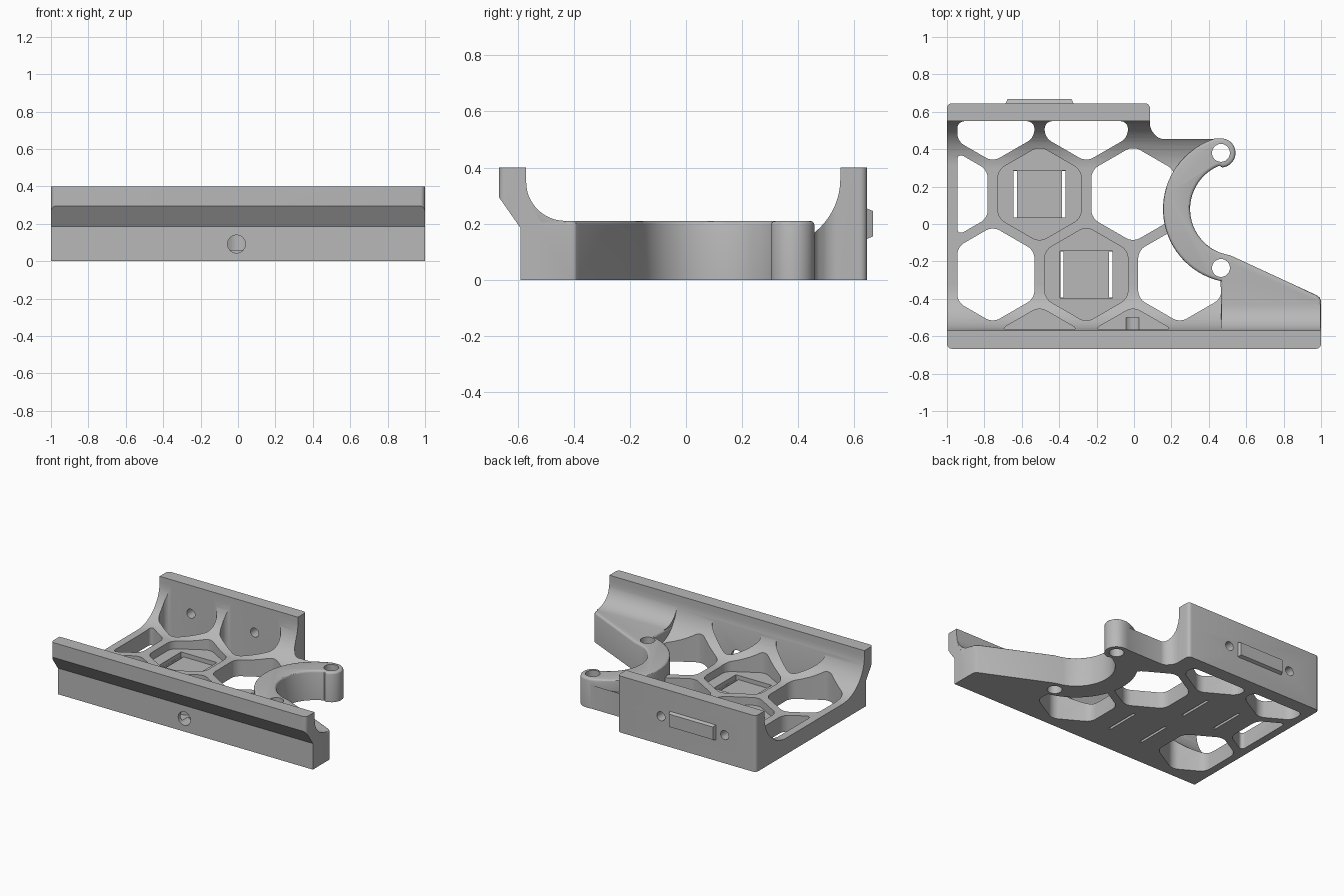
import bpy, bmesh
from math import cos, sin, radians, pi
from mathutils import Vector

cube = bpy.data.objects.get("Cube")
if cube:
    bpy.data.objects.remove(cube, do_unlink=True)

grey = bpy.data.materials.new("plain grey")
grey.use_nodes = True
colour = (0.48, 0.48, 0.48, 1)
grey.diffuse_color = colour
grey.node_tree.nodes["Principled BSDF"].inputs["Base Color"].default_value = colour


def arc(cx, cy, r, a0, a1, n=20):
    angles = [radians(a0 + (a1 - a0) * i / n) for i in range(n + 1)]
    return [(cx + r * cos(a), cy + r * sin(a)) for a in angles]


def prism(name, points, lo, hi, axis="z", corner=0, top=0):
    """Extrude a 2D outline along an axis; optionally round corners or the top rim."""
    place = {"z": lambda u, v, w: (u, v, w),
             "x": lambda u, v, w: (w, u, v),
             "y": lambda u, v, w: (u, w, v)}[axis]
    bm = bmesh.new()
    face = bm.faces.new([bm.verts.new(place(u, v, lo)) for u, v in points])
    ret = bmesh.ops.extrude_face_region(bm, geom=[face])
    shift = Vector(place(0, 0, hi - lo))
    moved = [g for g in ret["geom"] if isinstance(g, bmesh.types.BMVert)]
    bmesh.ops.translate(bm, verts=moved, vec=shift)
    # The source face may survive as a cap or be consumed; make sure both ends are closed
    bmesh.ops.holes_fill(bm, edges=[e for e in bm.edges if e.is_boundary], sides=0)
    bmesh.ops.recalc_face_normals(bm, faces=bm.faces[:])
    if corner:
        along = shift.normalized()
        edges = [e for e in bm.edges
                 if abs((e.verts[0].co - e.verts[1].co).normalized().dot(along)) > 0.99]
        bmesh.ops.bevel(bm, geom=edges, offset=corner, segments=5, profile=0.5, affect="EDGES")
    if top:
        edges = [e for e in bm.edges if all(abs(v.co.z - hi) < 1e-5 for v in e.verts)]
        bmesh.ops.bevel(bm, geom=edges, offset=top, segments=3, profile=0.5, affect="EDGES")
    mesh = bpy.data.meshes.new(name)
    bm.to_mesh(mesh)
    bm.free()
    obj = bpy.data.objects.new(name, mesh)
    bpy.context.collection.objects.link(obj)
    mesh.materials.append(grey)
    return obj


def combine(target, tool, operation):
    """Apply a boolean and discard the tool."""
    mod = target.modifiers.new("combine", "BOOLEAN")
    mod.operation, mod.solver, mod.object = operation, "EXACT", tool
    bpy.context.view_layer.objects.active = target
    bpy.ops.object.modifier_apply(modifier=mod.name)
    bpy.data.objects.remove(tool, do_unlink=True)


def clip(points, axis, limit, sign):
    """Keep the part of a polygon where sign * (coordinate - limit) >= 0."""
    out = []
    for p, q in zip(points, points[1:] + points[:1]):
        dp, dq = sign * (p[axis] - limit), sign * (q[axis] - limit)
        if dp >= 0:
            out.append(p)
        if dp * dq < 0:
            t = dp / (dp - dq)
            out.append((p[0] + t * (q[0] - p[0]), p[1] + t * (q[1] - p[1])))
    return out


def box(x, y, hx, hy):
    return [(x - hx, y - hy), (x + hx, y - hy), (x + hx, y + hy), (x - hx, y + hy)]


def drill(target, u, v, r, lo, hi, axis):
    combine(target, prism("drill", arc(u, v, r, 0, 345, 23), lo, hi, axis), "DIFFERENCE")


# Tray with front lip and back wall, from a side profile
tray_top, sweep = 0.115, 0.245
sweep_z = tray_top + sweep
profile = [(-0.59, 0), (0.645, 0), (0.645, 0.4), (0.55, 0.4)]
profile += arc(0.55 - sweep, sweep_z, sweep, 0, -90, 16)
profile += arc(-0.57 + sweep, sweep_z, sweep, 270, 180, 16)
profile += [(-0.57, 0.4), (-0.667, 0.4), (-0.667, 0.295), (-0.59, 0.185)]
tray = prism("mounting_tray", profile, -1.1, 1.1, "x")
outline = [(-1, -0.7), (1, -0.7), (1, -0.5), (0.5, -0.5), (0.5, -0.26), (0.35, -0.2),
           (0.22, 0.08), (0.35, 0.35), (0.465, 0.455), (0.13, 0.455), (0.085, 0.51),
           (0.085, 0.645), (-1, 0.645)]
outline = clip(outline, 1, -0.667, 1)
combine(tray, prism("outline", outline, -0.1, 0.6, corner=0.025), "INTERSECT")

# Honeycomb cells: some go through, others keep a thin floor
pocket_floor = 0.06
cells = [(-1.005, 0.16, 0), (-0.005, 0.16, 0), (-0.755, -0.27, 0), (0.245, -0.27, 0),
         (-0.755, 0.59, 0), (-0.255, 0.59, 0), (-0.505, 0.16, 1), (-0.255, -0.27, 1),
         (-0.505, -0.70, 1), (-0.005, -0.70, 1)]
for x, y, has_floor in cells:
    hexagon = arc(x, y, 0.257, 30, 330, 5)
    for axis, limit, sign in ((0, -0.945, 1), (1, -0.565, 1), (1, 0.55, -1)):
        hexagon = clip(hexagon, axis, limit, sign)
    low = pocket_floor if has_floor else -0.1
    combine(tray, prism("cell", hexagon, low, 0.7, corner=0.04), "DIFFERENCE")

# Strap recesses with a slit on either side
for x, y in ((-0.505, 0.16), (-0.255, -0.27)):
    combine(tray, prism("recess", box(x, y, 0.14, 0.125), 0.03, 0.2), "DIFFERENCE")
    for side in (-1, 1):
        slit = box(x + side * 0.13, y, 0.009, 0.124)
        combine(tray, prism("slit", slit, -0.1, 0.1), "DIFFERENCE")

# Raised curved cradle with its arm and end lug
cradle = arc(0.465, 0.38, 0.078, 95, -85, 16)
cradle += arc(0.55, 0.08, 0.25, 112, 249, 28)
cradle += [(0.52, -0.17), (0.975, -0.38), (0.993, -0.393), (1, -0.41), (1, -0.588),
           (0.465, -0.588), (0.465, -0.35)]
cradle += arc(0.55, 0.08, 0.395, 257, 107, 32)
arm = prism("cradle_arm", cradle, 0, 0.21, top=0.015)

# Small sweep from the arm up to the front lip
fillet = [(-0.588, 0.1), (-0.45, 0.1)]
fillet += arc(-0.43, 0.35, 0.14, 270, 180, 12) + [(-0.588, 0.35)]
combine(arm, prism("arm_sweep", fillet, 0.468, 0.998, "x"), "UNION")
combine(tray, arm, "UNION")

# Raised label pad on the back wall
pad = prism("pad", box(-0.505, 0.2, 0.187, 0.06), 0.63, 0.667, "y")
for v in pad.data.vertices:
    if v.co.y > 0.65:
        v.co.x = -0.505 + (v.co.x + 0.505) * 0.92
        v.co.z = 0.2 + (v.co.z - 0.2) * 0.75
combine(tray, pad, "UNION")

# Screw holes
for y in (0.38, -0.235):
    drill(tray, 0.465, y, 0.048, -0.1, 0.4, "z")
drill(tray, -0.008, 0.092, 0.048, -0.75, -0.5, "y")
for x in (-0.755, -0.255):
    drill(tray, x, 0.2, 0.032, 0.5, 0.75, "y")

# Smooth curves, keep edges sharp
bpy.ops.object.select_all(action="DESELECT")
tray.select_set(True)
bpy.context.view_layer.objects.active = tray
bpy.ops.object.shade_smooth_by_angle(angle=pi / 6)
